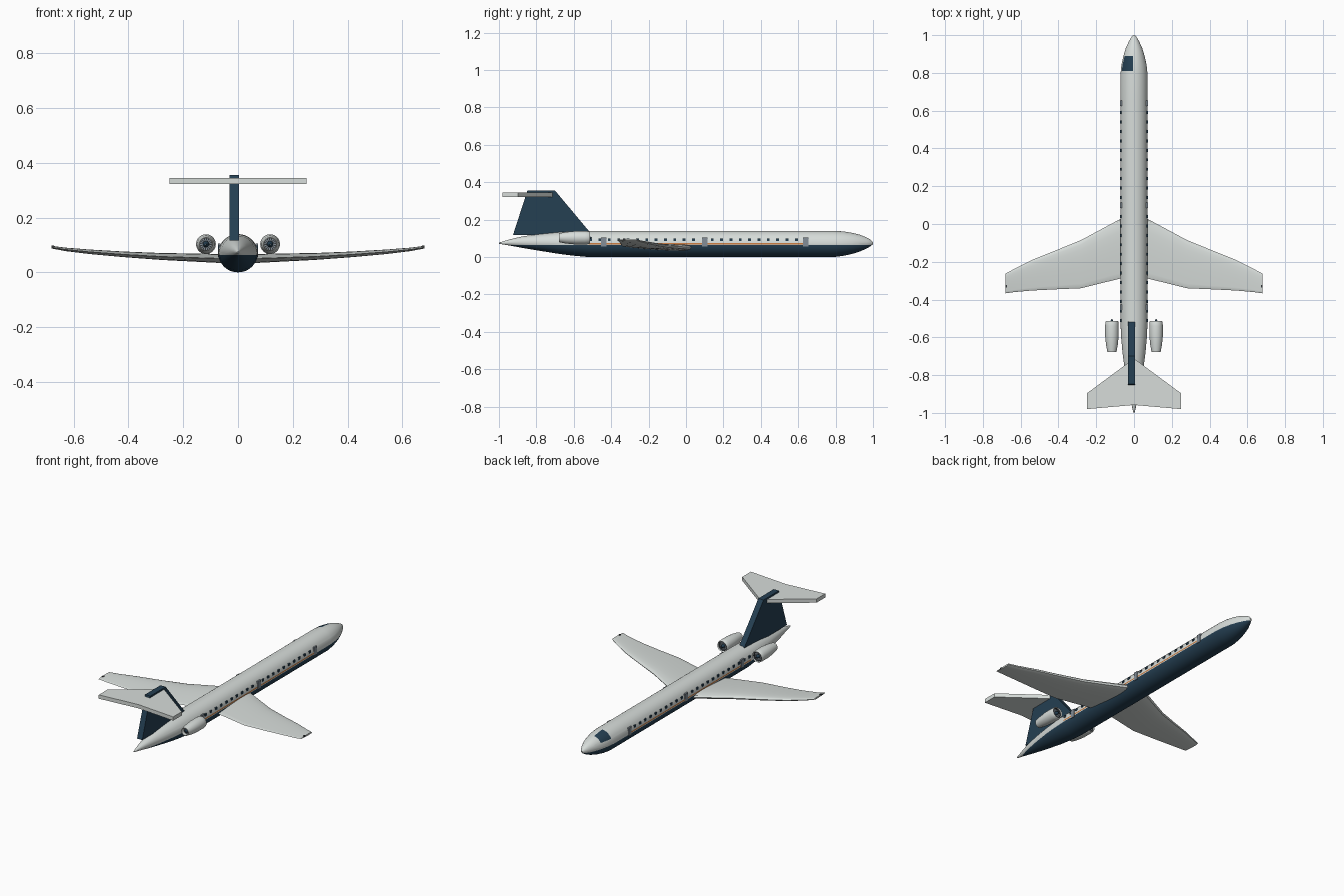
import bpy, bmesh, math
from mathutils import Vector

cube = bpy.data.objects.get("Cube")
if cube:
    bpy.data.objects.remove(cube)


def material(name, rgb):
    m = bpy.data.materials.new(name)
    m.use_nodes = True
    m.diffuse_color = (*rgb, 1)
    m.node_tree.nodes["Principled BSDF"].inputs["Base Color"].default_value = (*rgb, 1)
    return m


WHITE = material("white paint", (0.68, 0.72, 0.70))
NAVY = material("navy paint", (0.018, 0.05, 0.085))
ORANGE = material("orange stripe", (0.6, 0.2, 0.05))
GREY = material("door grey", (0.23, 0.27, 0.31))
DARK = material("dark metal", (0.03, 0.035, 0.04))


def finish(bm, name, mats, smooth=True, mirror=False):
    bmesh.ops.recalc_face_normals(bm, faces=bm.faces[:])
    mesh = bpy.data.meshes.new(name)
    bm.to_mesh(mesh)
    bm.free()
    ob = bpy.data.objects.new(name, mesh)
    bpy.context.collection.objects.link(ob)
    for m in mats:
        mesh.materials.append(m)
    if smooth:
        bpy.ops.object.select_all(action='DESELECT')
        ob.select_set(True)
        bpy.context.view_layer.objects.active = ob
        bpy.ops.object.shade_smooth_by_angle(angle=math.radians(35))
    if mirror:
        ob.modifiers.new("Mirror", 'MIRROR')
    return ob


def loft(bm, rings, cap=True):
    """Join rings of points with quads."""
    loops = [[bm.verts.new(p) for p in r] for r in rings]
    n = len(loops[0])
    for a, b in zip(loops, loops[1:]):
        for i in range(n):
            j = (i + 1) % n
            bm.faces.new((a[i], a[j], b[j], b[i]))
    if cap:
        bm.faces.new(loops[0])
        bm.faces.new(loops[-1])


def ring(y, z, rx, rz, x=0, n=32):
    return [(x + rx * math.cos(2 * math.pi * i / n), y,
             z + rz * math.sin(2 * math.pi * i / n)) for i in range(n)]


def box(bm, centre, size):
    made = bmesh.ops.create_cube(bm, size=1)["verts"]
    for v in made:
        v.co = Vector(c + p * s for c, p, s in zip(centre, v.co, size))


# Fuselage: station y, bottom z, top z, half width
stations = [(-1, .071, .077, .003), (-.94, .061, .095, .017), (-.87, .048, .111, .033),
            (-.78, .033, .123, .048), (-.68, .017, .133, .061), (-.6, .007, .138, .068),
            (-.52, 0, .14, .072), (.79, 0, .14, .072), (.84, .006, .137, .067),
            (.89, .017, .129, .056), (.93, .03, .119, .044), (.965, .045, .105, .028),
            (.987, .058, .093, .016), (1, .069, .078, .004)]
bm = bmesh.new()
loft(bm, [ring(y, (lo + hi) / 2, w, (hi - lo) / 2) for y, lo, hi, w in stations])
STRIPE, COCKPIT = (-.52, .65, .067, .074), (-.066, -.005, .81, .89)
cuts = [((0, 0, z), (0, 0, 1)) for z in (.063, *STRIPE[2:])]
cuts += [((0, y, 0), (0, 1, 0)) for y in (*STRIPE[:2], *COCKPIT[2:])]
cuts += [((x, 0, 0), (1, 0, 0)) for x in COCKPIT[:2]]
cuts.append(((0, 0, .098), (0, 0, 1)))
for co, no in cuts:
    bmesh.ops.bisect_plane(bm, geom=bm.verts[:] + bm.edges[:] + bm.faces[:],
                           dist=1e-5, plane_co=co, plane_no=no)
for f in bm.faces:
    c = f.calc_center_median()
    if c.z < .063:
        f.material_index = 1
    elif STRIPE[0] < c.y < STRIPE[1] and STRIPE[2] < c.z < STRIPE[3]:
        f.material_index = 2
    elif (COCKPIT[0] < c.x < COCKPIT[1] and COCKPIT[2] < c.y < COCKPIT[3]
          and c.z > .098):
        f.material_index = 1
finish(bm, "fuselage", [WHITE, NAVY, ORANGE])

# Cabin windows and doors
bm = bmesh.new()
for i in range(23):
    y = -.51 + i * .05
    if min(abs(y - d) for d in (-.44, .1, .64)) > .018:
        box(bm, (.069, y, .092), (.008, .015, .013))
finish(bm, "cabin_windows", [NAVY], smooth=False, mirror=True)
bm = bmesh.new()
for y in (-.44, .1, .64):
    box(bm, (.069, y, .08), (.009, .028, .05))
finish(bm, "cabin_doors", [GREY], smooth=False, mirror=True)


# Wings: x, leading y, trailing y, mid z, thickness
def airfoil(x, lead, trail, z, t, n=10):
    pts = []
    for side in (1, -1):
        for i in range(n):
            u = (1 - math.cos(math.pi * i / n)) / 2
            u = u if side > 0 else 1 - u
            half = t * 1.3 * (math.sqrt(u) - u) * 1.5
            pts.append((x, lead + (trail - lead) * u, z + side * (half + .001)))
    return pts


bm = bmesh.new()
loft(bm, [airfoil(*s) for s in [
    (0, .065, -.27, .05, .032), (.07, .028, -.288, .051, .032), (.28, -.085, -.34, .058, .024),
    (.42, -.142, -.346, .066, .019), (.54, -.19, -.352, .075, .015),
    (.63, -.236, -.36, .084, .011), (.68, -.262, -.367, .092, .008)]])
finish(bm, "wings", [WHITE], mirror=True)
bm = bmesh.new()
box(bm, (.676, -.33, .094), (.009, .014, .008))
finish(bm, "wingtip_lights", [DARK], smooth=False, mirror=True)

# Tail fin, slightly off the centre line
bm = bmesh.new()
fin = [(-.925, .117), (-.848, .355), (-.7, .355), (-.52, .14), (-.51, .117)]
loft(bm, [[(x, y, z) for y, z in fin] for x in (-.031, .004)])
finish(bm, "tail_fin", [NAVY], smooth=False)

# Tailplane
bm = bmesh.new()
plan = [(0, -.712), (.25, -.897), (.25, -.98), (0, -.958)]
loft(bm, [[(x, y, z) for x, y in plan] for z in (.322, .345)])
finish(bm, "tailplane", [WHITE], smooth=False, mirror=True)

# Engines: hollow nacelle, bladed fan, spinner and exhaust cone
EX, EZ = .117, .103


def turned(name, profile, mats, rule=None):
    bm = bmesh.new()
    loft(bm, [ring(y, EZ, r, r, EX) for y, r in profile], cap=False)
    if rule:
        for f in bm.faces:
            f.material_index = rule(f.calc_center_median())
    finish(bm, name, mats, mirror=True)


def blade(c):
    a = math.atan2(c.z - EZ, c.x - EX)
    return int((a + math.pi) / (math.pi / 16)) % 2


turned("engine_nacelles",
       [(-.53, .026), (-.518, .028), (-.513, .031), (-.518, .034), (-.54, .036), (-.59, .036),
        (-.64, .031), (-.678, .024), (-.678, .021), (-.655, .021)],
       [WHITE, DARK], lambda c: int(math.hypot(c.x - EX, c.z - EZ) < .0285 and c.y > -.55))
turned("engine_fans", [(-.527, .027), (-.527, .006)], [DARK, GREY], blade)
turned("fan_spinners", [(-.527, .011), (-.515, .008), (-.502, .001)], [NAVY])
turned("exhaust_discs", [(-.658, .022), (-.658, .004)], [DARK, GREY], blade)
turned("exhaust_cones", [(-.658, .011), (-.667, .008), (-.677, .001)], [NAVY])
